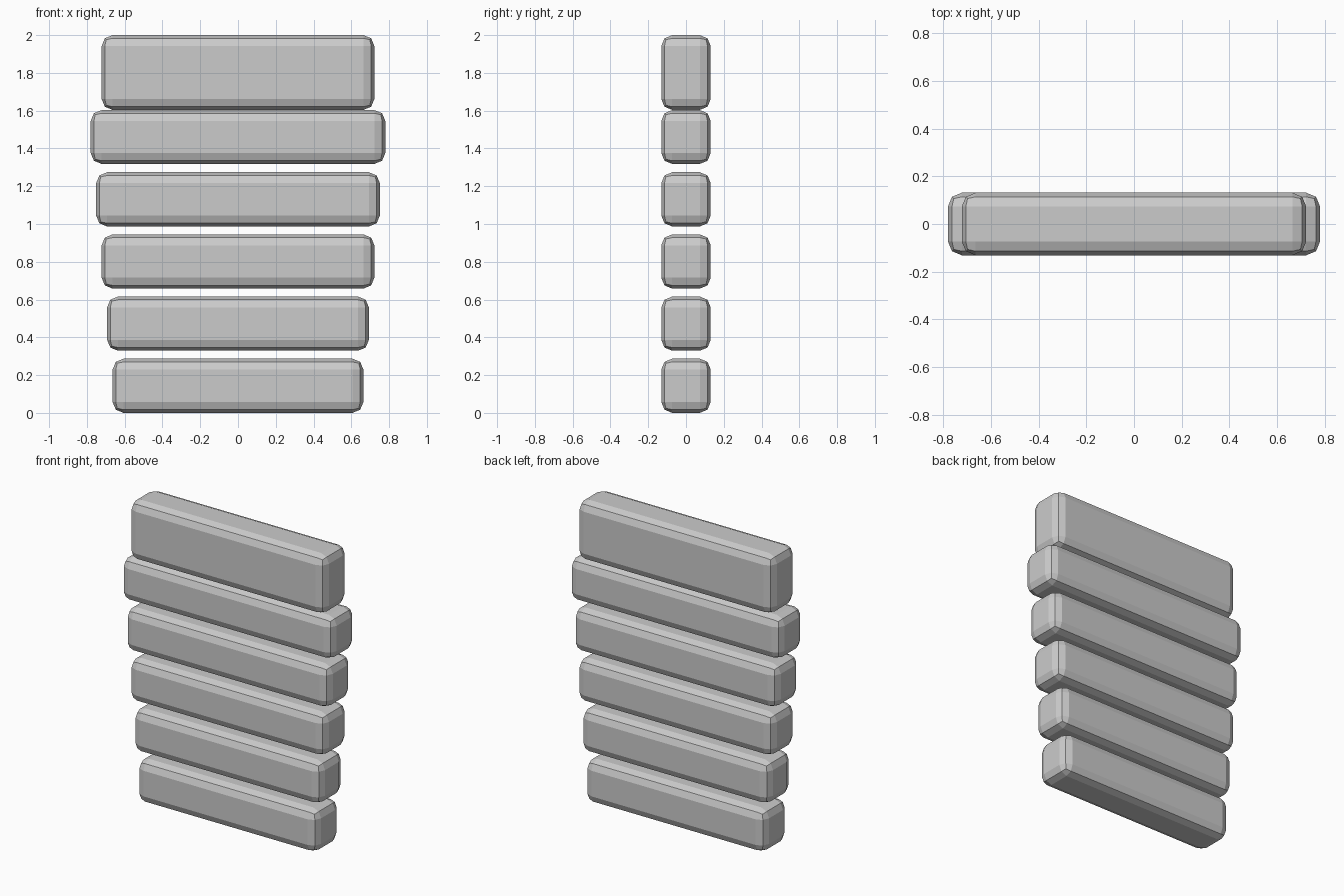
import bpy

if "Cube" in bpy.data.objects:
    bpy.data.objects.remove(bpy.data.objects["Cube"])

DEPTH = 0.262
BEVEL = 0.058


def slat(name, half_width, z0, z1):
    """Box with rounded (two-facet) edges, spanning z0..z1."""
    bpy.ops.mesh.primitive_cube_add(size=1, location=(0, 0, (z0 + z1) / 2))
    ob = bpy.context.object
    ob.name = name
    ob.scale = (2 * half_width, DEPTH, z1 - z0)
    bpy.ops.object.transform_apply(location=False, rotation=False, scale=True)
    bev = ob.modifiers.new("rounded_edges", 'BEVEL')
    bev.width = BEVEL
    bev.segments = 2
    bev.limit_method = 'NONE'
    return ob


# Five slats, widening towards the top
for i in range(5):
    z = 0.329 * i + 0.002 * (i == 4)
    slat(f"back_slat_{i + 1}", 0.664 + 0.029 * i, z, 0.329 * i + 0.287)

# Taller top rail
slat("top_rail", 0.722, 1.604, 2.0)
